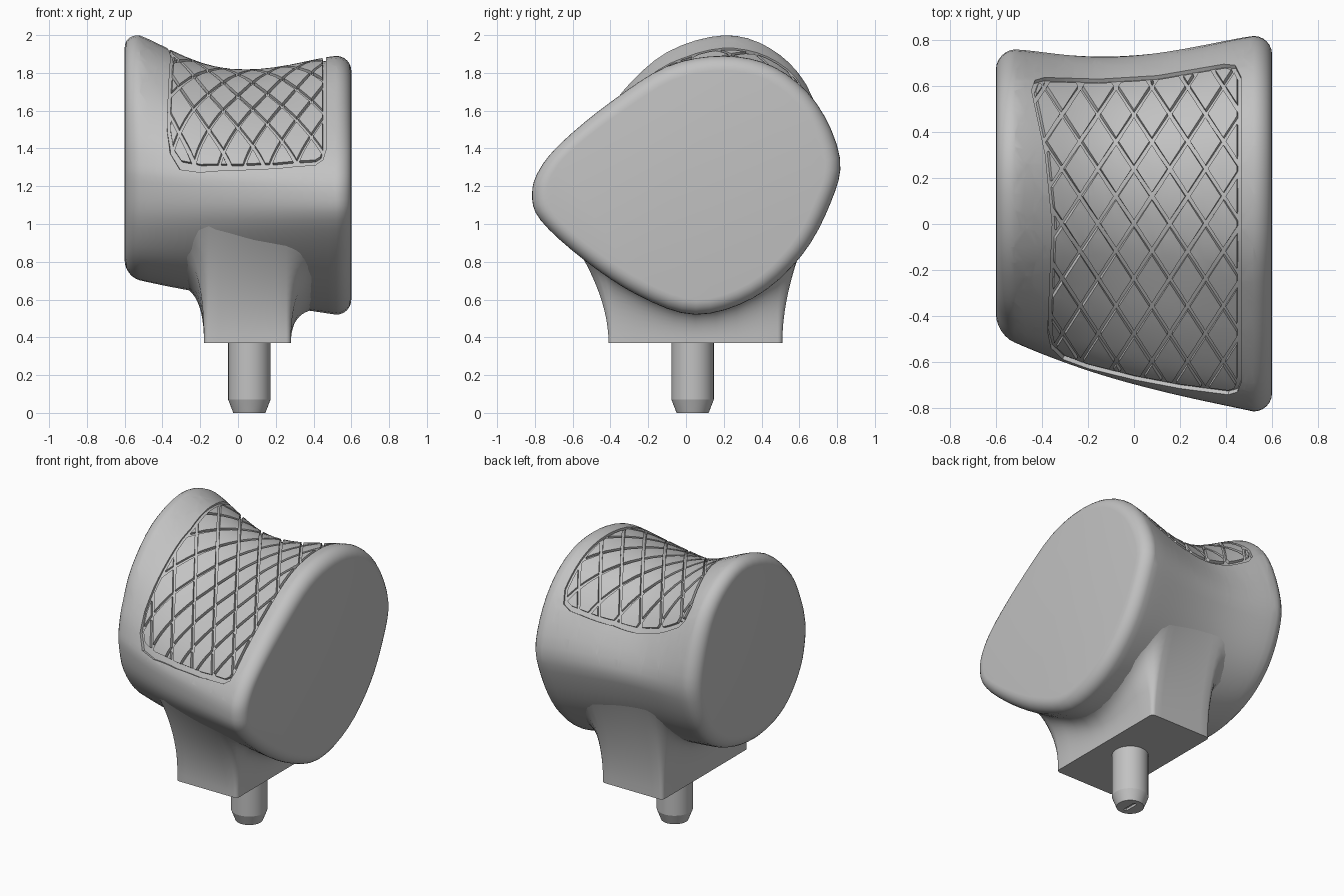
import bpy, bmesh, math
from mathutils import Vector
from mathutils.bvhtree import BVHTree

cube = bpy.data.objects.get("Cube")
if cube:
    bpy.data.objects.remove(cube)

grey = bpy.data.materials.new("matte_grey")
grey.use_nodes = True
colour = (0.54, 0.54, 0.54, 1)
grey.diffuse_color = colour
grey.node_tree.nodes["Principled BSDF"].inputs["Base Color"].default_value = colour


def finish(bm, name, angle=35):
    bmesh.ops.recalc_face_normals(bm, faces=bm.faces)
    mesh = bpy.data.meshes.new(name)
    bm.to_mesh(mesh)
    bm.free()
    mesh.materials.append(grey)
    ob = bpy.data.objects.new(name, mesh)
    bpy.context.collection.objects.link(ob)
    bpy.ops.object.select_all(action="DESELECT")
    ob.select_set(True)
    bpy.context.view_layer.objects.active = ob
    bpy.ops.object.shade_smooth_by_angle(angle=math.radians(angle))
    return ob


def loft(rings):
    """Skin closed rings of points and cap both ends."""
    bm = bmesh.new()
    rows = [[bm.verts.new(p) for p in ring] for ring in rings]
    n = len(rows[0])
    for a, b in zip(rows, rows[1:]):
        for i in range(n):
            bm.faces.new((a[i], a[(i + 1) % n], b[(i + 1) % n], b[i]))
    bm.faces.new(rows[0])
    bm.faces.new(rows[-1])
    bmesh.ops.recalc_face_normals(bm, faces=bm.faces)
    return bm


def smooth_loop(points, steps=4):
    """Closed Catmull-Rom curve."""
    pts = [Vector(p) for p in points]
    out, n = [], len(pts)
    for i in range(n):
        a, b, c, d = (pts[(i + k) % n] for k in (-1, 0, 1, 2))
        for j in range(steps):
            t = j / steps
            out.append((b * 2 + (c - a) * t + (a * 2 - b * 5 + c * 4 - d) * t ** 2
                        + (b * 3 - a - c * 3 + d) * t ** 3) / 2)
    return out


# Body: end outlines in (y, z), blended along x with a saddle dip
left_end = smooth_loop([(.2, 1.89), (.47, 1.83), (.69, 1.64), (.815, 1.35), (.765, 1.11),
                        (.61, .83), (.36, .61), (.05, .52), (-.25, .62), (-.54, .81),
                        (-.77, 1.02), (-.815, 1.16), (-.775, 1.29), (-.655, 1.435),
                        (-.4, 1.645), (-.1, 1.835)])
right_end = smooth_loop([(.2, 2.013), (.44, 1.945), (.63, 1.75), (.745, 1.4), (.72, 1.17),
                         (.6, .95), (.4, .8), (.14, .73), (-.09, .745), (-.28, .84),
                         (-.42, 1.03), (-.47, 1.23), (-.465, 1.35), (-.43, 1.49),
                         (-.33, 1.705), (-.1, 1.92)])
EDGE, ROUND = .52, .08


def section(x, shrink=0):
    t = ((min(x, EDGE) + EDGE + ROUND) / (2 * EDGE + ROUND)) ** .8
    reach = EDGE + .05 if x > -.05 else EDGE - .05
    arc = min(1, abs(x + .05) / reach)
    dip = .115 * max(0, math.cos(math.pi / 2 * arc)) ** 1.2
    ring = []
    for a, b in zip(right_end, left_end):
        p = a.lerp(b, t)
        d = (p - Vector((.1, 1.25))).normalized()
        weight = max(d.y, 0) + .45 * max(d.x, 0) - .15 * max(-d.x, 0)
        p = p - d * (dip * weight + shrink)
        ring.append((x, p.x, p.y))
    return ring


bevel = [math.radians(15 * k) for k in range(1, 7)]
rims = [(EDGE + ROUND * math.sin(a), ROUND * (1 - math.cos(a))) for a in bevel]
stations = [(-x, s) for x, s in reversed(rims)]
stations += [(-EDGE + 2 * EDGE * i / 24, 0) for i in range(25)] + rims
body = loft([section(x, s) for x, s in stations])
tree = BVHTree.FromBMesh(body)

# Textured pad: outline seen from above, cut into the body as crossing grooves
pad = [Vector(p) for p in [(-.445, .58), (-.43, .625), (-.39, .637), (-.15, .63), (.1, .645),
                           (.39, .695), (.44, .69), (.465, .64), (.465, -.69), (.45, -.73),
                           (.41, -.742), (.2, -.715), (0, -.677), (-.2, -.628), (-.31, -.588),
                           (-.36, -.54), (-.375, -.47), (-.355, 0), (-.385, .3)]]
HALF = .009
edges = list(zip(pad, pad[1:] + pad[:1]))


def inside(p):
    hit = False
    for a, b in edges:
        if (a.y > p.y) != (b.y > p.y) and p.x < a.x + (b.x - a.x) * (p.y - a.y) / (b.y - a.y):
            hit = not hit
    return hit


def edge_distance(p, a, b):
    t = max(0, min(1, (p - a).dot(b - a) / (b - a).length_squared))
    return (p - a - (b - a) * t).length


def cut(point, normal, near=None):
    """Slice the upper skin along a vertical plane, optionally only near a segment."""
    faces = []
    for f in body.faces:
        c = f.calc_center_median()
        if f.normal.z > .03 and abs(c.x) < .5:
            if near is None or edge_distance(Vector((c.x, c.y)), *near) < .09:
                faces.append(f)
    geom = faces + list({e for f in faces for e in f.edges}) + list({v for f in faces for v in f.verts})
    bmesh.ops.bisect_plane(body, geom=geom, dist=.0004, plane_co=(point.x, point.y, 0),
                           plane_no=(normal.x, normal.y, 0))


for a, b in edges:
    side = b - a
    normal = Vector((side.y, -side.x)).normalized()
    cut(a, normal, (a, b))
    cut(a + normal * HALF * 2, normal, (a, b))

SLOPE, PITCH = 1.55, .155
directions = [Vector((1, s / SLOPE)).normalized() for s in (1, -1)]
spacing = PITCH * directions[0].x
for normal in directions:
    for k in range(-6, 7):
        for s in (-HALF, HALF):
            cut(normal * (spacing * k + s), normal)


def is_groove(f):
    c = f.calc_center_median()
    p = Vector((c.x, c.y))
    if f.normal.z < .03 or not inside(p):
        return False
    if min(edge_distance(p, a, b) for a, b in edges) < HALF * 2:
        return True
    for normal in directions:
        r = p.dot(normal) / spacing
        if abs(r - round(r)) * spacing < HALF:
            return True
    return False


body.normal_update()
grooves = [f for f in body.faces if is_groove(f)]
bmesh.ops.inset_region(body, faces=grooves, thickness=.001, depth=-.018,
                       use_boundary=True, use_even_offset=False)
finish(body, "padded_body")

# Neck: rounded block flaring up into the underside of the body
BASE = .37
low, high, r = Vector((-.18, -.41)), Vector((.28, .51)), .025
outline = []
corners = [(high.x - r, high.y - r), (low.x + r, high.y - r),
           (low.x + r, low.y + r), (high.x - r, low.y + r)]
for i, corner in enumerate(corners):
    corner, following = Vector(corner), Vector(corners[(i + 1) % 4])
    for k in range(5):
        a = math.pi / 2 * (i + k / 4)
        n = Vector((math.cos(a), math.sin(a)))
        outline.append((corner + n * r, n))
    for k in range(1, 8):
        outline.append((corner.lerp(following, k / 8) + n * r, n))

columns = []
for p, n in outline:
    q = p + Vector((n.x * .14, n.y * .19))
    hit = tree.ray_cast(Vector((q.x, q.y, -1)), Vector((0, 0, 1)))[0]
    top = (hit.z if hit else .85) + .012
    start = Vector((p.x, p.y, BASE))
    bend = Vector((p.x, p.y, BASE + (top - BASE) * (.45 + .5 * n.x * n.x)))
    end = Vector((q.x, q.y, top))
    columns.append([start * (1 - t) ** 2 + bend * 2 * t * (1 - t) + end * t * t
                    for t in (k / 12 for k in range(13))])
finish(loft(list(zip(*columns))), "neck", 50)

# Pin with a tapered tip and a small slot
rings = [[(.06 + rad * math.cos(a), .035 + rad * math.sin(a), z)
          for a in (math.tau * k / 40 for k in range(40))]
         for z, rad in ((0, .085), (.07, .112), (.42, .112))]
pin = finish(loft(rings), "pin", 20)
bpy.ops.mesh.primitive_cube_add(size=1, location=(.06, .035, 0))
cutter = bpy.context.object
cutter.name = "slot_cutter"
cutter.scale = (.025, .1, .03)
cutter.hide_render = True
bpy.context.view_layer.objects.active = pin
slot = pin.modifiers.new("slot", "BOOLEAN")
slot.operation = "DIFFERENCE"
slot.object = cutter
bpy.ops.object.modifier_apply(modifier=slot.name)
bpy.data.objects.remove(cutter)
